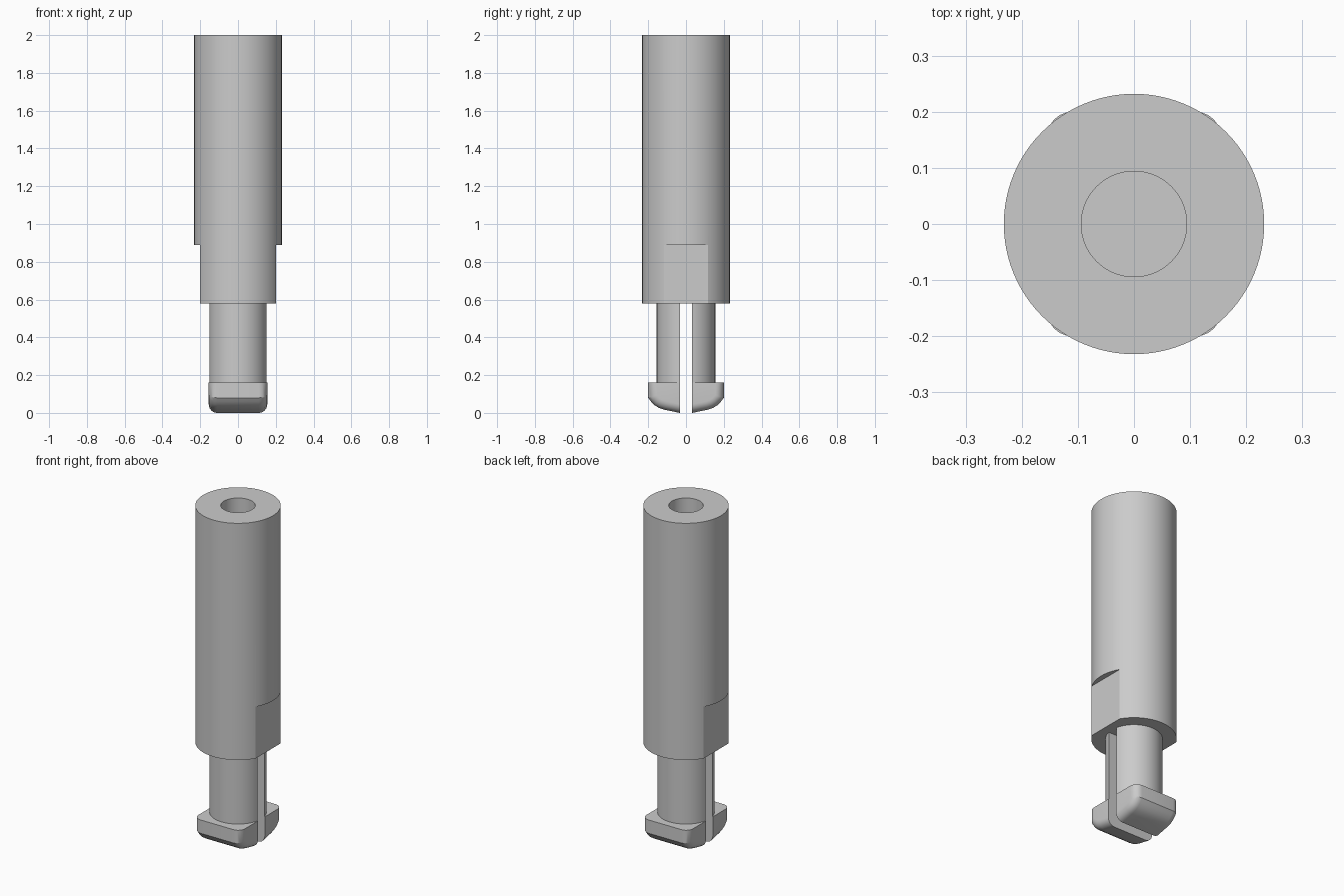
import bpy, bmesh
from math import pi, sin, cos, asin, radians

default = bpy.data.objects.get("Cube")
if default:
    bpy.data.objects.remove(default, do_unlink=True)

BODY_R, BORE_R, PIN_R = 0.232, 0.094, 0.155
SLOT, FLAT, FOOT_Y = 0.033, 0.2, 0.2
BODY_Z, STEP_Z, FOOT_Z = 0.58, 0.89, 0.16

grey = bpy.data.materials.new("plain grey")
grey.use_nodes = True
GREY = (0.6, 0.6, 0.6, 1)
grey.diffuse_color = GREY
grey.node_tree.nodes["Principled BSDF"].inputs["Base Color"].default_value = GREY


def arc(radius, start, end, steps):
    return [(radius * cos(start + (end - start) * i / steps),
             radius * sin(start + (end - start) * i / steps)) for i in range(steps + 1)]


def make_object(name, bm):
    bmesh.ops.recalc_face_normals(bm, faces=bm.faces)
    mesh = bpy.data.meshes.new(name)
    bm.to_mesh(mesh)
    bm.free()
    mesh.materials.append(grey)
    obj = bpy.data.objects.new(name, mesh)
    bpy.context.collection.objects.link(obj)
    return obj


def extrude(points, vector):
    bm = bmesh.new()
    face = bm.faces.new([bm.verts.new(p) for p in points])
    result = bmesh.ops.extrude_face_region(bm, geom=[face], use_keep_orig=True)
    moved = [v for v in result["geom"] if isinstance(v, bmesh.types.BMVert)]
    bmesh.ops.translate(bm, verts=moved, vec=vector)
    return bm


def prism(name, outline, z0, z1):
    return make_object(name, extrude([(x, y, z0) for x, y in outline], (0, 0, z1 - z0)))


def activate(obj):
    bpy.ops.object.select_all(action='DESELECT')
    obj.select_set(True)
    bpy.context.view_layer.objects.active = obj


def cut(obj, cutter):
    activate(obj)
    mod = obj.modifiers.new("cut", 'BOOLEAN')
    mod.operation = 'DIFFERENCE'
    mod.solver = 'EXACT'
    mod.object = cutter
    bpy.ops.object.modifier_apply(modifier=mod.name)
    bpy.data.objects.remove(cutter, do_unlink=True)


def smooth(obj):
    activate(obj)
    bpy.ops.object.shade_smooth_by_angle(angle=radians(28))


# Main sleeve with a blind bore in the top and two flats near the bottom
body = prism("body", arc(BODY_R, 0, 2 * pi, 96)[:-1], BODY_Z, 2)
cut(body, prism("bore_cutter", arc(BORE_R, 0, 2 * pi, 64)[:-1], 1, 2.1))
for side in (-1, 1):
    a, b = side * FLAT, side * 0.4
    cut(body, prism("flat_cutter", [(a, -0.4), (b, -0.4), (b, 0.4), (a, 0.4)], 0.4, STEP_Z))
smooth(body)

# Split pin: two prongs, each ending in a rounded hooked foot
for label, side in (("front", -1), ("back", 1)):
    gap = asin(SLOT / PIN_R)
    outline = [(x, side * y) for x, y in arc(PIN_R, gap, pi - gap, 40)]
    smooth(prism(label + "_prong", outline, FOOT_Z, BODY_Z))

    profile = [(SLOT, FOOT_Z), (FOOT_Y, FOOT_Z), (FOOT_Y, 0.08), (0.185, 0.06),
               (0.168, 0.042), (0.145, 0.027), (0.115, 0.017), (SLOT, 0)]
    bm = extrude([(-PIN_R, side * y, z) for y, z in profile], (2 * PIN_R, 0, 0))
    rims = []
    for edge in bm.edges:
        p, q = (v.co for v in edge.verts)
        on_end = abs(p.x - q.x) < 0.001
        on_top = min(p.z, q.z) > FOOT_Z - 0.001
        on_slot = max(abs(p.y), abs(q.y)) < SLOT + 0.001
        if on_end and not on_top and not on_slot:
            rims.append(edge)
    bmesh.ops.bevel(bm, geom=rims, offset=0.045, offset_type='OFFSET', segments=6,
                    profile=0.5, affect='EDGES', clamp_overlap=False)
    smooth(make_object(label + "_foot", bm))
